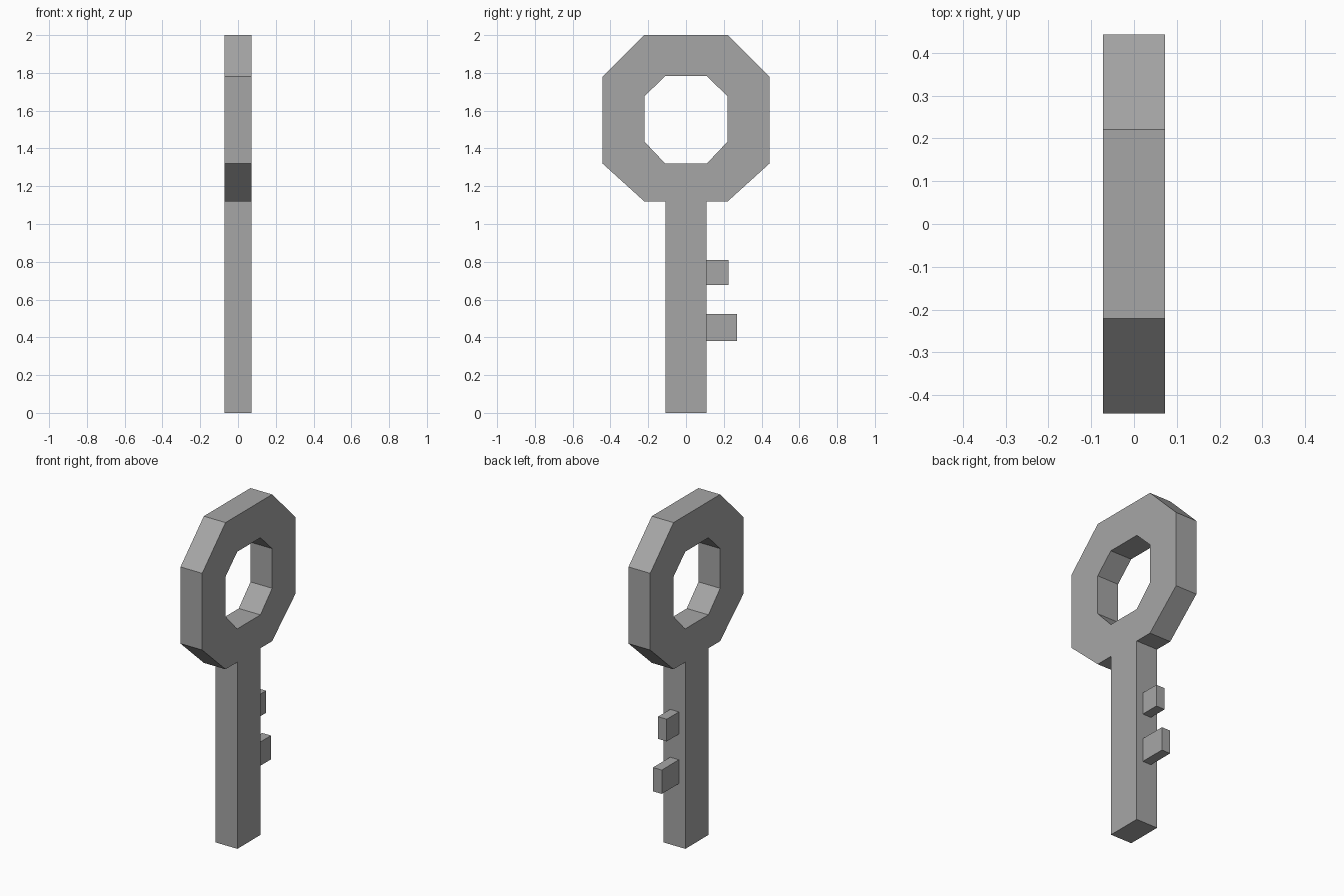
import bpy
import bmesh

cube = bpy.data.objects.get("Cube")
if cube:
    bpy.data.objects.remove(cube, do_unlink=True)

GREY = (0.38, 0.38, 0.38, 1.0)
metal = bpy.data.materials.new("grey_metal")
metal.use_nodes = True
metal.diffuse_color = GREY
metal.node_tree.nodes["Principled BSDF"].inputs["Base Color"].default_value = GREY

HALF = 0.072        # half thickness of the key
TOOTH_HALF = 0.029  # half thickness of the teeth
SHAFT = 0.109       # half width of the shaft
BOW_Z = 1.55        # centre height of the bow


def finish(name, bm):
    bmesh.ops.recalc_face_normals(bm, faces=bm.faces)
    mesh = bpy.data.meshes.new(name)
    bm.to_mesh(mesh)
    bm.free()
    mesh.materials.append(metal)
    obj = bpy.data.objects.new(name, mesh)
    bpy.context.collection.objects.link(obj)
    return obj


def box(name, half_x, y0, y1, z0, z1):
    bm = bmesh.new()
    bmesh.ops.create_cube(bm, size=1)
    for v in bm.verts:
        v.co = (v.co.x * 2 * half_x,
                y1 if v.co.y > 0 else y0,
                z1 if v.co.z > 0 else z0)
    return finish(name, bm)


def octagon(side, flat, bottom, low, high, top):
    """Eight (y, z) corners, counter-clockwise."""
    return [(flat, bottom), (side, low), (side, high), (flat, top),
            (-flat, top), (-side, high), (-side, low), (-flat, bottom)]


# Bow: octagonal ring, extruded through the thickness
outer = octagon(0.442, 0.221, 1.12, 1.32, 1.78, 2.0)
inner = octagon(0.221, 0.11, 1.32, 1.437, 1.675, 1.783)
bm = bmesh.new()
loops = [[bm.verts.new((x, y, z)) for y, z in ring]
         for x, ring in ((HALF, outer), (HALF, inner),
                         (-HALF, inner), (-HALF, outer))]
for a, b in zip(loops, loops[1:] + loops[:1]):
    for i in range(8):
        j = (i + 1) % 8
        bm.faces.new((a[i], a[j], b[j], b[i]))
finish("bow", bm)

# Shaft and the two thin teeth
box("shaft", HALF, -SHAFT, SHAFT, 0, 1.12)
box("upper_tooth", TOOTH_HALF, SHAFT, 0.224, 0.677, 0.81)
box("lower_tooth", TOOTH_HALF, SHAFT, 0.271, 0.38, 0.523)
